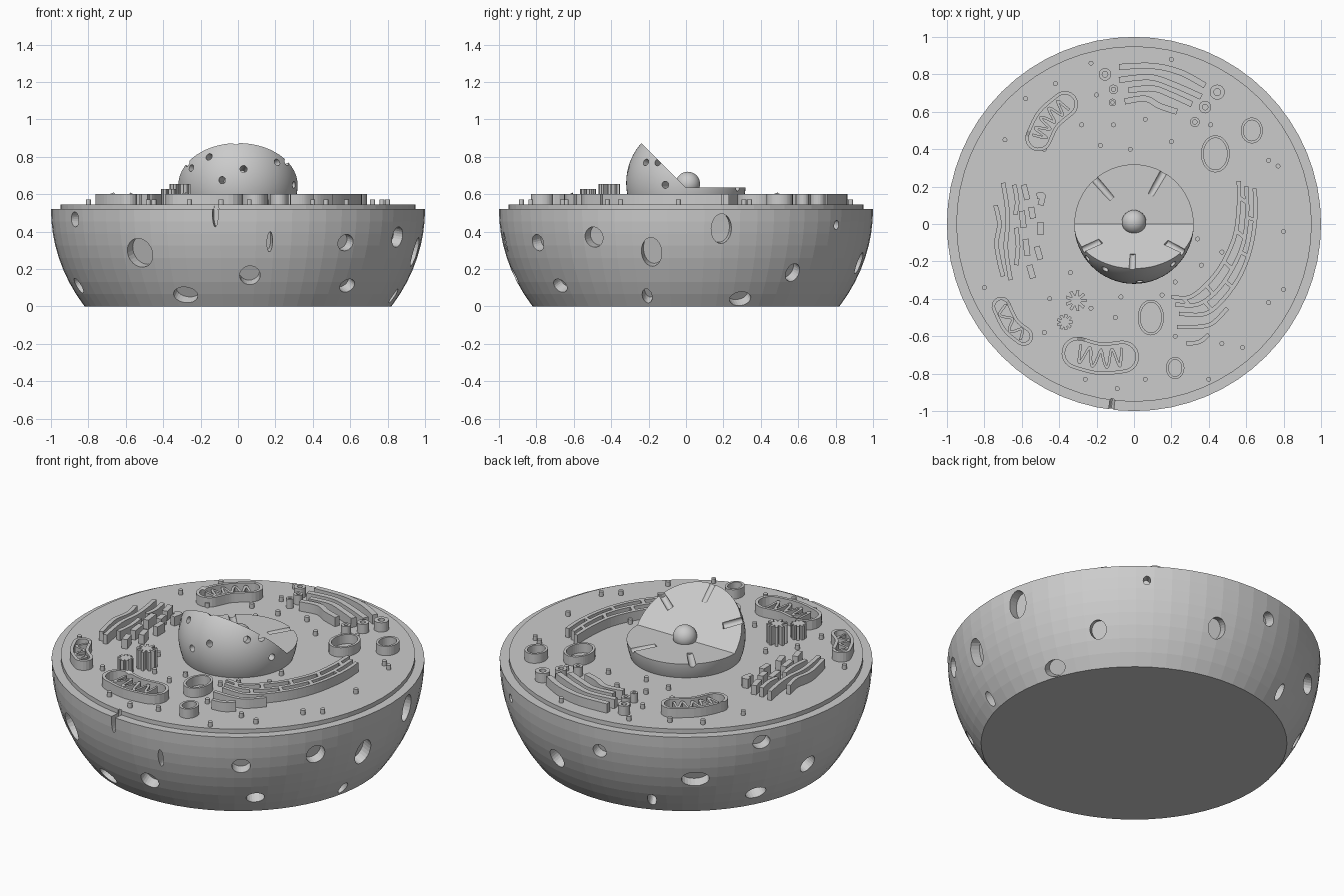
import bpy, bmesh, math
from math import sin, cos, pi, radians, sqrt
from mathutils import Vector, Matrix

if "Cube" in bpy.data.objects:
    bpy.data.objects.remove(bpy.data.objects["Cube"])

GREY = (0.6, 0.6, 0.6, 1)
grey = bpy.data.materials.new("plain grey")
grey.use_nodes = True
grey.diffuse_color = GREY
grey.node_tree.nodes["Principled BSDF"].inputs["Base Color"].default_value = GREY

RIM, FLOOR, WALL_TOP = 0.52, 0.545, 0.6
BOWL_DEPTH = 0.909
NUCLEUS = Vector((0, 0, 0.66))
NUCLEUS_R, CUT_Z = 0.32, 0.635


def finish(bm, name):
    """Turn a bmesh into a grey object."""
    bmesh.ops.recalc_face_normals(bm, faces=bm.faces)
    mesh = bpy.data.meshes.new(name)
    bm.to_mesh(mesh)
    bm.free()
    mesh.materials.append(grey)
    obj = bpy.data.objects.new(name, mesh)
    bpy.context.scene.collection.objects.link(obj)
    return obj


def smooth(obj):
    bpy.ops.object.select_all(action='DESELECT')
    obj.select_set(True)
    bpy.context.view_layer.objects.active = obj
    bpy.ops.object.shade_smooth_by_angle(angle=radians(30))


def carve(obj, cutter):
    """Subtract the cutter from the object and discard it."""
    cutter.hide_render = True
    mod = obj.modifiers.new("carve", 'BOOLEAN')
    mod.operation, mod.solver, mod.object = 'DIFFERENCE', 'EXACT', cutter
    graph = bpy.context.evaluated_depsgraph_get()
    mesh = bpy.data.meshes.new_from_object(obj.evaluated_get(graph))
    obj.modifiers.clear()
    obj.data = mesh
    bpy.data.objects.remove(cutter)


def lathe(bm, profile, sides=64, centre=(0, 0), scale=(1, 1)):
    """Closed solid of revolution; the profile runs from bottom to top."""
    rings = [[bm.verts.new((centre[0] + r * scale[0] * cos(2 * pi * i / sides),
                            centre[1] + r * scale[1] * sin(2 * pi * i / sides), z))
              for i in range(sides)] for r, z in profile]
    for low, high in zip(rings, rings[1:]):
        for i in range(sides):
            j = (i + 1) % sides
            bm.faces.new((low[i], low[j], high[j], high[i]))
    bm.faces.new(rings[0])
    bm.faces.new(rings[-1])


def plug(bm, point, normal, width, height, depth):
    """Oval cylinder along a normal, used for carving pits and pores."""
    side = Vector((0, 0, 1)).cross(normal).normalized()
    up = normal.cross(side)
    turn = Matrix((side, up, normal)).transposed().to_4x4()
    size = Matrix.Diagonal((width, height, 1, 1))
    bmesh.ops.create_cone(bm, cap_ends=True, segments=24, radius1=1, radius2=1,
                          depth=2 * depth, matrix=Matrix.Translation(point) @ turn @ size)


def curve_through(points, closed=False, steps=6):
    """Smooth path through a few points."""
    p = [Vector(q) for q in points]
    n = len(p)
    pick = (lambda k: p[k % n]) if closed else (lambda k: p[max(0, min(n - 1, k))])
    path = []
    for i in range(n if closed else n - 1):
        a, b, c, d = (pick(i + k) for k in (-1, 0, 1, 2))
        for s in range(steps):
            t = s / steps
            path.append(b + (c - a) * t / 2 + (a - b * 2.5 + c * 2 - d / 2) * t * t
                        + (b * 3 - a - c * 3 + d) * t ** 3 / 2)
    return path if closed else path + [p[-1]]


def walls(name, paths, width, closed=False, top=WALL_TOP):
    """Upright ribbons of even thickness standing on the floor."""
    bm = bmesh.new()
    for path in paths:
        low = [bm.verts.new((q[0], q[1], FLOOR - 0.005)) for q in path]
        high = [bm.verts.new((q[0], q[1], top)) for q in path]
        n = len(path)
        for i in range(n if closed else n - 1):
            j = (i + 1) % n
            bm.faces.new((low[i], low[j], high[j], high[i]))
    obj = finish(bm, name)
    mod = obj.modifiers.new("thickness", 'SOLIDIFY')
    mod.thickness, mod.offset, mod.use_even_offset = width, 0, True
    return obj


# Bowl with a low raised floor
bm = bmesh.new()
bowl_r = lambda z: sqrt(1 - ((RIM - z) / BOWL_DEPTH) ** 2)
lathe(bm, [(bowl_r(RIM * k / 8), RIM * k / 8) for k in range(9)] + [(0.95, RIM), (0.95, FLOOR)])
bowl = finish(bm, "cell_bowl")

# Pits around the bowl: angle, height, half width, half height
PITS = [(-123, .285, .08, .08), (-151, .465, .04, .04), (-97, .49, .015, .065), (-80, .345, .015, .055),
        (-86, .165, .055, .055), (-54, .34, .05, .045), (-30, .37, .055, .055), (-49, .11, .05, .04),
        (-109, .06, .068, .05), (-163, .11, .045, .045), (-11, .29, .055, .08), (-14, .055, .027, .045),
        (11, .415, .055, .08), (20, .04, .06, .045), (38, .18, .045, .052), (54, .435, .02, .025),
        (78, .23, .05, .06), (97, .38, .04, .04), (128, .25, .075, .05), (150, .1, .06, .045),
        (149, .45, .05, .04), (169, .21, .05, .055), (113, .085, .025, .05)]
bm = bmesh.new()
for angle, z, w, h in PITS:
    a, r = radians(angle), bowl_r(z)
    point = Vector((r * cos(a), r * sin(a), z))
    normal = Vector((point.x, point.y, (z - RIM) / BOWL_DEPTH ** 2)).normalized()
    plug(bm, point, normal, w, h, 0.06)
carve(bowl, finish(bm, "pit_cutter"))

# Nucleus with an open wedge
bm = bmesh.new()
bmesh.ops.create_uvsphere(bm, u_segments=64, v_segments=32, radius=NUCLEUS_R,
                          matrix=Matrix.Translation(NUCLEUS))
nucleus = finish(bm, "nucleus")
bm = bmesh.new()
wedge = bm.faces.new([bm.verts.new((-1, y, CUT_Z + z)) for y, z in ((0, 0), (1, 0), (1, 1), (-1, 1))])
side = bmesh.ops.extrude_face_region(bm, geom=[wedge])["geom"]
bmesh.ops.translate(bm, vec=(2, 0, 0), verts=[v for v in side if isinstance(v, bmesh.types.BMVert)])
carve(nucleus, finish(bm, "wedge_cutter"))

# Pores through the nucleus shell
bm = bmesh.new()
pores = [Vector((x, -sqrt(NUCLEUS_R ** 2 - x * x - (z - NUCLEUS.z) ** 2), z))
         for x, z in ((.03, .735), (-.155, .8), (-.085, .675), (.26, .77), (-.27, .765),
                      (-.25, .74), (.3, .65), (-.01, .88), (.21, .77))]
pores += [Vector((x, y, CUT_Z)) for x, y in ((-.21, .24), (.16, .28))]
for p in pores:
    normal = (p - NUCLEUS).normalized()
    plug(bm, NUCLEUS + normal * NUCLEUS_R, normal, 0.019, 0.019, 0.14 if p.y > 0 else 0.11)
carve(nucleus, finish(bm, "pore_cutter"))
smooth(nucleus)

# Nucleolus
bm = bmesh.new()
bmesh.ops.create_uvsphere(bm, u_segments=32, v_segments=16, radius=0.065,
                          matrix=Matrix.Translation((0, 0.01, 0.655)))
smooth(finish(bm, "nucleolus"))

# Mitochondria: capsule wall with a folded inner membrane
for name, spine, half, folds in (
        ("back_mitochondrion", [(-.51, .46), (-.46, .56), (-.37, .64)], 0.062, 4.5),
        ("right_mitochondrion", [(-.71, -.44), (-.66, -.54), (-.59, -.6)], 0.042, 2.5),
        ("front_mitochondrion", [(-.3, -.69), (-.18, -.72), (-.06, -.71)], 0.078, 4)):
    line = curve_through(spine, steps=40)
    across = []
    for i in range(len(line)):
        d = (line[min(i + 1, len(line) - 1)] - line[max(i - 1, 0)]).normalized()
        across.append(Vector((-d.y, d.x)))
    cap = lambda c, n, s: [c + Matrix.Rotation(-pi * k / 10, 2) @ n * s for k in range(11)]
    left = [c + n * half for c, n in zip(line, across)][::8]
    right = [c - n * half for c, n in zip(line, across)][::-8]
    outline = left[:-1] + cap(line[-1], across[-1], half) + right[1:-1] + cap(line[0], -across[0], half)
    walls(name + "_wall", [outline], 0.018, closed=True)
    fold = [c + n * 0.6 * half * cos(2 * pi * folds * i / (len(line) - 1))
            for i, (c, n) in enumerate(zip(line, across))]
    walls(name + "_folds", [fold], 0.014, top=WALL_TOP - 0.01)

# Golgi stack
golgi = [[(-.08, .84), (.1, .845), (.25, .81), (.38, .74)], [(-.08, .77), (.08, .785), (.2, .75), (.36, .68)],
         [(-.03, .715), (.1, .725), (.2, .69), (.31, .64)], [(-.05, .655), (.06, .67), (.14, .63), (.23, .6)]]
walls("golgi_stack", [curve_through(p) for p in golgi], 0.032)

# Large rough membrane: three long sheets tied together by short links
sheets = [curve_through(p) for p in (
    [(.56, .23), (.56, .09), (.54, -.06), (.48, -.2), (.4, -.31), (.3, -.39), (.2, -.39)],
    [(.6, .2), (.605, .06), (.585, -.1), (.525, -.24), (.44, -.36), (.34, -.43), (.22, -.43)],
    [(.645, .19), (.65, .05), (.625, -.12), (.57, -.27), (.48, -.4), (.38, -.48), (.24, -.48)])]
links = [(sheets[k][i], sheets[k + 1][i]) for k in (0, 1) for i in range(4 + 3 * k, 33, 7)]
outer = [curve_through(p) for p in ([(.5, -.45), (.42, -.53), (.34, -.55), (.23, -.55)],
                                    [(.4, -.59), (.35, -.63), (.28, -.64)])]
walls("rough_membrane", sheets + outer, 0.022)
walls("rough_membrane_links", links, 0.02)

# Smaller membrane: long sheets with loose tubes beside them
sheets = [[(-.7, .22), (-.68, .1), (-.675, 0), (-.685, -.13), (-.66, -.3)],
          [(-.74, .1), (-.72, 0), (-.735, -.1), (-.72, -.2), (-.7, -.28)],
          [(-.64, .21), (-.625, .12), (-.635, .05)], [(-.63, -.02), (-.62, -.12), (-.63, -.22)]]
tubes = [[(-.59, .21), (-.57, .13)], [(-.6, .07), (-.59, -.02)], [(-.55, .09), (-.54, .03)],
         [(-.58, -.08), (-.57, -.17)], [(-.52, .15), (-.49, .15), (-.5, .1)], [(-.5, .01), (-.5, -.06)],
         [(-.56, -.22), (-.54, -.29)], [(-.52, -.12), (-.5, -.19)]]
walls("smooth_membrane", [curve_through(p) for p in sheets], 0.024)
walls("smooth_membrane_tubes", [curve_through(p) for p in tubes], 0.032)

# Vacuoles: oval rings
ring = lambda x, y, w, h: [(x + w * cos(pi * k / 20), y + h * sin(pi * k / 20)) for k in range(40)]
walls("vacuoles", [ring(.435, .375, .07, .092), ring(.63, .5, .052, .062),
                   ring(.09, -.5, .063, .088), ring(.22, -.77, .042, .052)], 0.014, closed=True)

# Vesicles: small cups beside the golgi stack
bm = bmesh.new()
for x, y, r in ((-.155, .8, .033), (-.11, .72, .025), (-.115, .65, .02),
                (.445, .705, .04), (.38, .625, .033), (.325, .545, .026)):
    lathe(bm, [(r, FLOOR), (r, WALL_TOP), (r * 0.45, WALL_TOP), (r * 0.45, FLOOR + 0.02)], 24, (x, y))
finish(bm, "vesicles")

# Centrioles: star-shaped posts
for name, x, y, r, top in (("tall_centriole", -.31, -.41, .056, .655), ("short_centriole", -.37, -.525, .042, .628)):
    spokes = [[(x, y), (x + r * cos(a), y + r * sin(a))] for a in (2 * pi * k / 9 for k in range(9))]
    walls(name, spokes, 0.016, top=top)
    bm = bmesh.new()
    lathe(bm, [(r * 0.5, FLOOR), (r * 0.5, top)], 18, (x, y))
    finish(bm, name + "_core")

# Ribosomes: little pegs scattered over the floor, in hundredths
PEGS = [(-23, 86), (20, 88), (-20, 69), (-42, 75), (-58, 67), (-69, 45), (-48, 40), (-28, 53), (-11, 53),
        (6, 56), (-18, 42), (-2, 40), (20, 44), (41, 53), (72, 34), (77, 31), (80, -4), (-80, -34),
        (-34, -26), (-48, -58), (-23, -45), (-10, -50), (-7, -39), (15, -38), (22, -31), (36, -22),
        (47, -15), (72, -42), (80, -35), (58, -66), (47, -64), (6, -83), (-9, -88), (-26, -83), (40, -83),
        (-45, -40), (34, -8), (22, -60)]
bm = bmesh.new()
for x, y in PEGS:
    lathe(bm, [(0.013, FLOOR - 0.005), (0.013, 0.572)], 12, (x / 100, y / 100))
finish(bm, "ribosomes")
